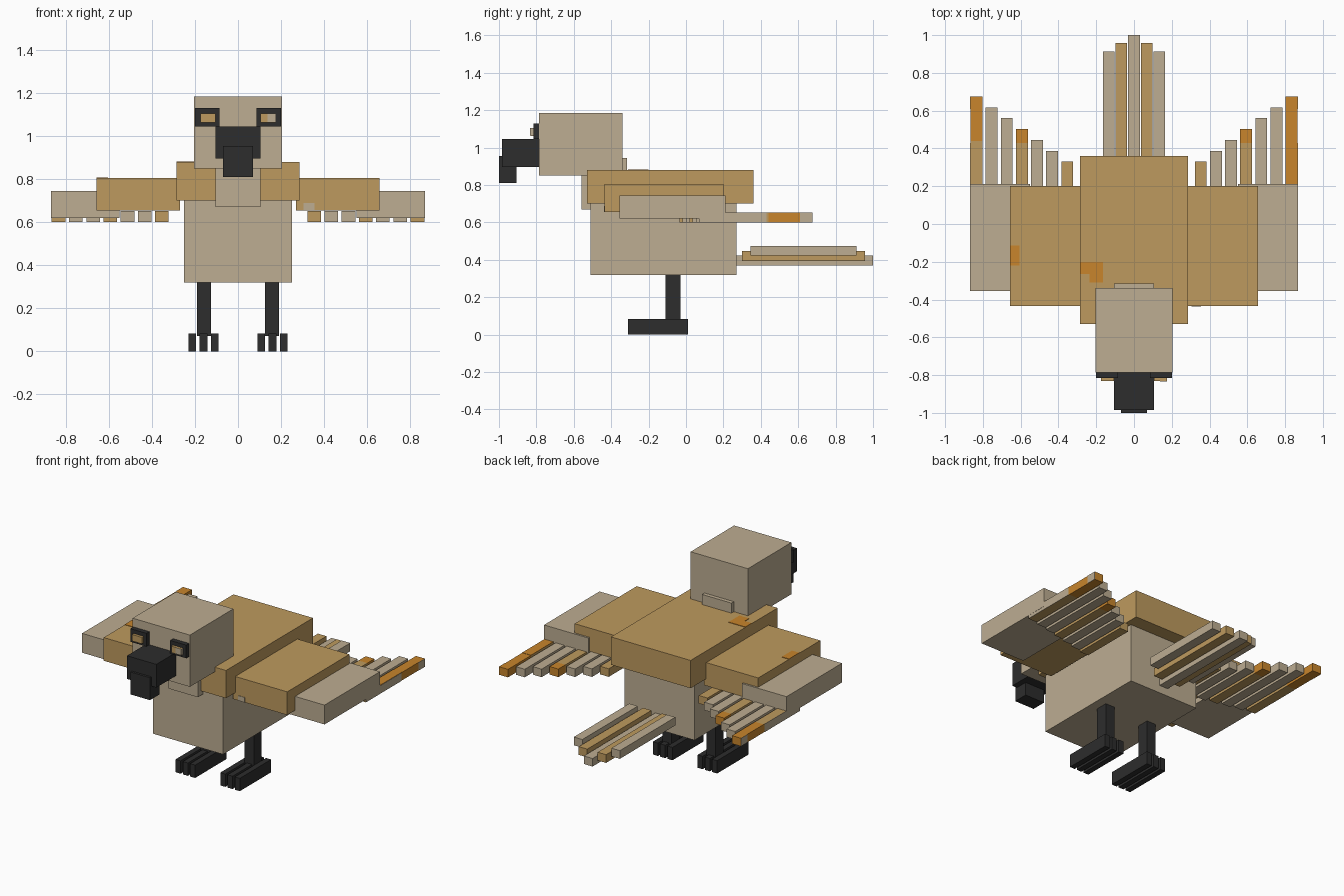
import bpy, bmesh

if "Cube" in bpy.data.objects:
    bpy.data.objects.remove(bpy.data.objects["Cube"])


def material(name, rgb):
    m = bpy.data.materials.new(name)
    m.use_nodes = True
    m.diffuse_color = (*rgb, 1)
    m.node_tree.nodes["Principled BSDF"].inputs["Base Color"].default_value = (*rgb, 1)
    return m


BEIGE = material("beige", (0.509, 0.418, 0.287))
TAN = material("tan", (0.515, 0.323, 0.112))
ORANGE = material("orange", (0.578, 0.235, 0.025))
BLACK = material("charcoal", (0.026, 0.026, 0.026))


def box(name, x, y, z, mat, cut_y=None, rule=None, second=None):
    """Box from (min, max) ranges; optional cut across y and a rule for faces of a second colour."""
    bm = bmesh.new()
    bmesh.ops.create_cube(bm, size=1)
    for v in bm.verts:
        v.co = [r[0] + (c + 0.5) * (r[1] - r[0]) for c, r in zip(v.co, (x, y, z))]
    if cut_y is not None:
        bmesh.ops.bisect_plane(bm, geom=bm.verts[:] + bm.edges[:] + bm.faces[:],
                               plane_co=(0, cut_y, 0), plane_no=(0, 1, 0))
    bm.normal_update()
    if rule:
        for f in bm.faces:
            f.material_index = int(rule(f))
    mesh = bpy.data.meshes.new(name)
    bm.to_mesh(mesh)
    bm.free()
    mesh.materials.append(mat)
    if second:
        mesh.materials.append(second)
    obj = bpy.data.objects.new(name, mesh)
    bpy.context.collection.objects.link(obj)
    return obj


def pair(name, x, *args, **kw):
    """The same box on the left (+x) and right (-x)."""
    box("left_" + name, x, *args, **kw)
    box("right_" + name, (-x[1], -x[0]), *args, **kw)


# Body, back and head
box("body", (-0.25, 0.25), (-0.51, 0.27), (0.32, 0.71), BEIGE)
box("back", (-0.285, 0.285), (-0.53, 0.36), (0.70, 0.88), TAN)
box("neck", (-0.105, 0.105), (-0.56, -0.315), (0.67, 0.945), BEIGE)
box("head", (-0.205, 0.205), (-0.785, -0.34), (0.85, 1.185), BEIGE)
box("beak", (-0.105, 0.105), (-0.985, -0.785), (0.895, 1.045), BLACK)
box("beak_tip", (-0.07, 0.07), (-1.0, -0.905), (0.81, 0.955), BLACK)

# Eyes, the left one with a pale outer half
pair("eye_socket", (0.085, 0.20), (-0.815, -0.78), (1.045, 1.13), BLACK)
pair("eye", (0.105, 0.175), (-0.832, -0.81), (1.063, 1.105), TAN)
box("left_eye_glint", (0.137, 0.176), (-0.834, -0.81), (1.065, 1.104), BEIGE)

# Legs and toes
pair("leg", (0.125, 0.19), (-0.11, -0.03), (0.07, 0.32), BLACK)
for i in range(3):
    x = 0.09 + 0.052 * i
    pair(f"toe_{i + 1}", (x, x + 0.036), (-0.31, 0.01), (0, 0.083), BLACK)

# Wings
pair("inner_wing", (0.27, 0.657), (-0.435, 0.20), (0.655, 0.805), TAN)
pair("outer_wing", (0.55, 0.868), (-0.355, 0.212), (0.62, 0.745), BEIGE)

# Wing feathers, longer towards the wing tip
for i in range(7):
    x = 0.322 + 0.08 * i
    span = (x, x + 0.063)
    reach = (-0.035 + 0.0175 * i, 0.33 + 0.0575 * i)
    height = (0.60, 0.652)
    name = f"wing_feather_{i + 1}"
    if i == 0:
        pair(name, span, reach, height, TAN)
    elif i == 3:
        pair(name, span, reach, height, TAN, cut_y=0.43,
             rule=lambda f: f.calc_center_median().y > 0.43, second=ORANGE)
    elif i == 6:
        pair(name, span, reach, height, TAN, cut_y=0.44,
             rule=lambda f: f.calc_center_median().y > 0.44, second=ORANGE)
        # Pale outer edge of the last feather
        edge = (span[1], span[1] + 0.002)
        pair("feather_edge_base", edge, (reach[0], 0.43), height, BEIGE)
        pair("feather_edge_tip", edge, (0.61, reach[1]), height, BEIGE)
    else:
        pair(name, span, reach, height, BEIGE)
box("left_feather_top", (0.802, 0.865), (0.212, 0.44), (0.65, 0.654), ORANGE)

# Tail fan, stepping up and getting shorter outwards
box("tail_middle", (-0.031, 0.031), (0.26, 1.0), (0.37, 0.422), BEIGE)
pair("tail_inner", (0.037, 0.098), (0.30, 0.957), (0.395, 0.448), TAN)
pair("tail_outer", (0.104, 0.165), (0.345, 0.912), (0.422, 0.475), BEIGE)

# Small painted patches on the back and wings
box("back_patch_wide", (-0.285, -0.165), (-0.265, -0.20), (0.88, 0.883), ORANGE)
box("back_patch_low", (-0.235, -0.165), (-0.31, -0.265), (0.88, 0.883), ORANGE)
box("right_wing_patch", (-0.657, -0.605), (-0.22, -0.115), (0.805, 0.808), ORANGE)
box("left_wing_patch", (0.305, 0.355), (-0.438, -0.435), (0.656, 0.688), BEIGE)
